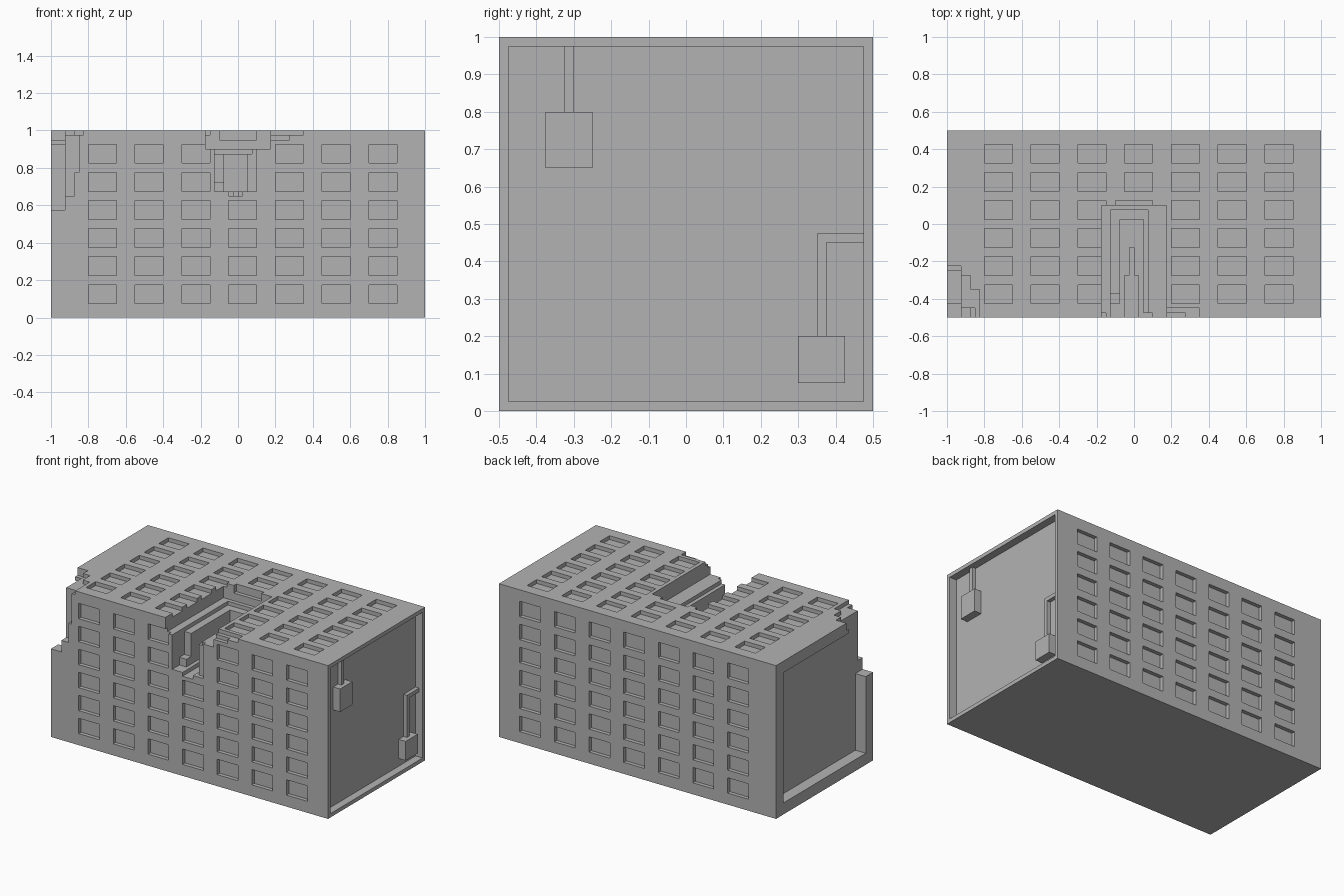
import bpy, bmesh
from mathutils import Vector

old = bpy.data.objects.get("Cube")
if old:
    bpy.data.objects.remove(old, do_unlink=True)

grey = bpy.data.materials.new("hull_grey")
grey.use_nodes = True
grey.diffuse_color = (0.45, 0.45, 0.45, 1)
grey.node_tree.nodes["Principled BSDF"].inputs["Base Color"].default_value = (0.45, 0.45, 0.45, 1)


def boxes(name, spans):
    """One object made of axis-aligned boxes given as (x0, x1, y0, y1, z0, z1)."""
    bm = bmesh.new()
    for x0, x1, y0, y1, z0, z1 in spans:
        made = bmesh.ops.create_cube(bm, size=1)
        size = Vector((x1 - x0, y1 - y0, z1 - z0))
        mid = Vector((x0 + x1, y0 + y1, z0 + z1)) / 2
        for v in made["verts"]:
            v.co = Vector(a * b for a, b in zip(v.co, size)) + mid
    mesh = bpy.data.meshes.new(name)
    bm.to_mesh(mesh)
    bm.free()
    mesh.materials.append(grey)
    obj = bpy.data.objects.new(name, mesh)
    bpy.context.collection.objects.link(obj)
    return obj


hull = boxes("hull", [(-1, 1, -.5, .5, 0, 1)])
cutters = []


def cut(name, spans):
    cutter = boxes(name, spans)
    cutter.hide_render = True
    cutters.append(cutter)
    mod = hull.modifiers.new(name, "BOOLEAN")
    mod.operation = "DIFFERENCE"
    mod.solver = "EXACT"
    mod.object = cutter


# Recessed windows on the front, back and top
OUT = .1
windows = []
for col in range(7):
    x = -.8 + .25 * col
    for row in range(6):
        h = .075 + .15 * row
        windows += [
            (x, x + .15, -.5 - OUT, -.475, h, h + .1),
            (x, x + .15, .475, .5 + OUT, h, h + .1),
            (x, x + .15, h - .5, h - .4, .975, 1 + OUT),
        ]
cut("window_cutter", windows)

# Framed recesses in both ends
cut("end_recess_cutter", [
    (.95, 1 + OUT, -.475, .475, .025, .975),
    (-1 - OUT, -.925, -.425, .425, .075, .925),
])

# Stepped breach at the front: left, right, back limit, floor
breach = [
    (-.175, .175, .1, .9),
    (-.1, .1, .125, .95),
    (-.125, .075, .075, .875),
    (-.075, .05, .025, .675),
    (-.125, .05, -.375, .725),
    (-.125, .05, -.425, .675),
    (-.125, .1, -.475, .675),
    (-.05, .025, -.275, .65),
    (-.025, 0, -.125, .65),
    (.1, .35, -.45, .975),
    (.1, .275, -.475, .95),
]
# Broken corner: right limit, back limit, floor
corner = [
    (-.925, -.225, .95),
    (-.925, -.25, .9),
    (-.925, -.425, .575),
    (-.875, -.275, .975),
    (-.875, -.45, .65),
    (-.85, -.45, .775),
    (-.825, -.35, .975),
]
damage = breach + [(-1 - OUT, *c) for c in corner]
for i, (x0, x1, y1, z0) in enumerate(damage):
    cut("damage_cutter_%d" % i, [(x0, x1, -.5 - OUT, y1, z0, 1 + OUT)])

# Bake the cuts and drop the cutters
bpy.context.view_layer.update()
graph = bpy.context.evaluated_depsgraph_get()
baked = bpy.data.meshes.new_from_object(hull.evaluated_get(graph))
hull.modifiers.clear()
hull.data = baked
baked.materials.clear()
baked.materials.append(grey)
for poly in baked.polygons:
    poly.material_index = 0
    poly.use_smooth = False
for cutter in cutters:
    bpy.data.objects.remove(cutter, do_unlink=True)

# Service boxes and conduits in the end recess
boxes("upper_service_box", [(.95, 1, -.375, -.25, .65, .8)])
boxes("upper_conduit", [(.95, .975, -.325, -.3, .8, .975)])
boxes("lower_service_box", [(.95, 1, .3, .425, .075, .2)])
boxes("lower_conduit", [(.95, .975, .35, .375, .2, .475),
                        (.95, .975, .375, .475, .45, .475)])
